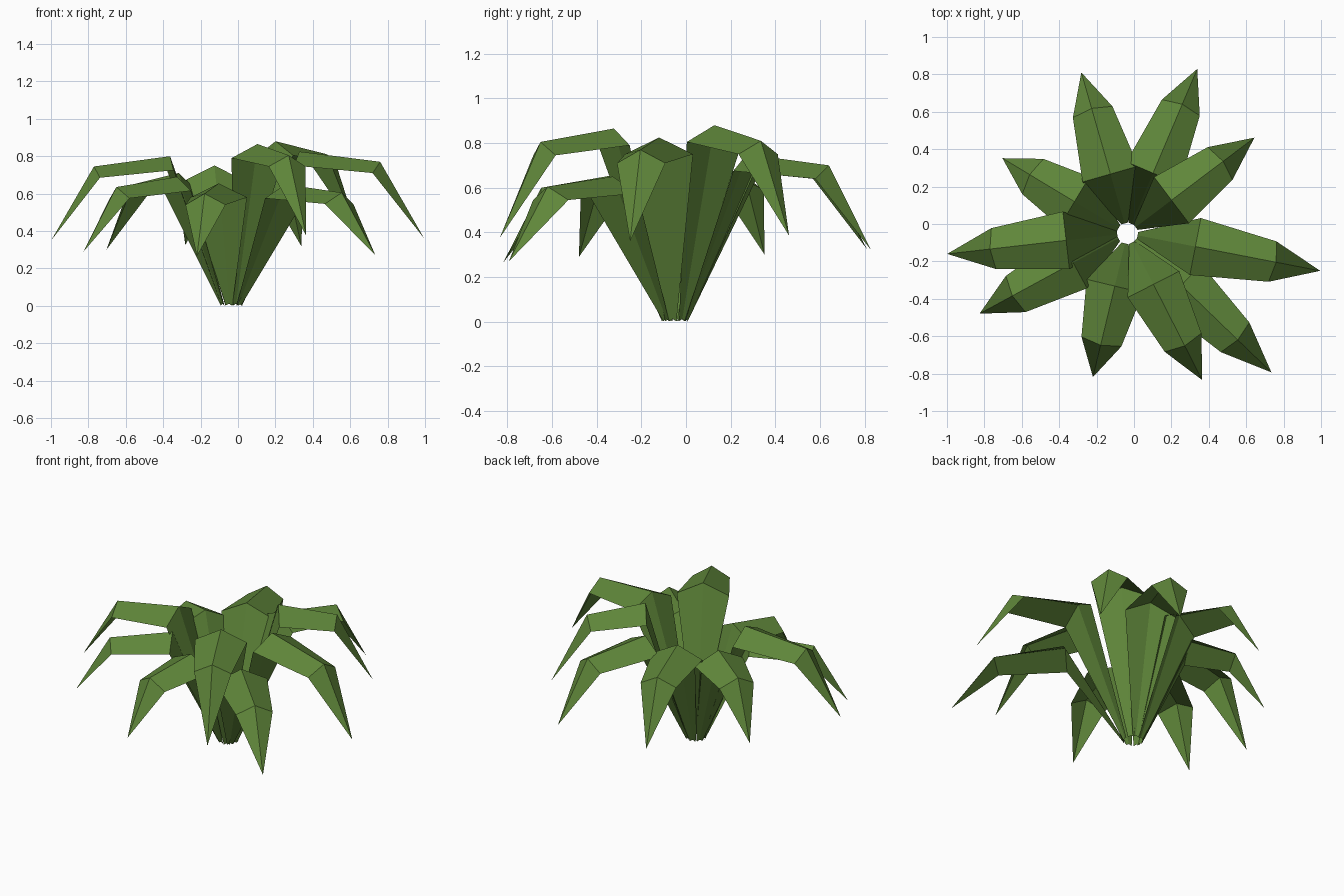
import bpy
from math import radians
from mathutils import Matrix, Vector

default = bpy.data.objects.get("Cube")
if default:
    bpy.data.objects.remove(default, do_unlink=True)

# Single leaf colour
green = bpy.data.materials.new("leaf_green")
green.use_nodes = True
colour = (0.115, 0.24, 0.042, 1)
green.diffuse_color = colour
shader = green.node_tree.nodes["Principled BSDF"]
shader.inputs["Base Color"].default_value = colour
shader.inputs["Roughness"].default_value = 0.9

CENTRE = Vector((-0.035, -0.05, 0))


def cross_row(reach, height, half_width, drop, push=0.0):
    """Left edge, raised midrib and right edge across a leaf that points along +x."""
    return [Vector((reach, half_width, height - drop)),
            Vector((reach + push, 0, height)),
            Vector((reach, -half_width, height - drop))]


def make_leaf(name, heading, shoulder, elbow, tip):
    """Folded leaf: narrow foot, wide shoulder, bent elbow and pointed tip."""
    rows = [cross_row(0.055, 0.012, 0.018, 0.01),
            cross_row(*shoulder, half_width=0.155, drop=0.075),
            cross_row(*elbow, half_width=0.11, drop=0.06, push=0.02)]
    points = [p for row in rows for p in row]
    points.append(Vector((tip[0], 0, tip[1])))
    end = len(points) - 1

    faces = []
    for row in range(len(rows) - 1):
        for side in range(2):
            a = row * 3 + side
            faces.append((a, a + 1, a + 4, a + 3))
    for side in range(2):
        a = end - 3 + side
        faces.append((a, a + 1, end))
    faces = [tuple(reversed(f)) for f in faces]  # upper side faces up

    turn = Matrix.Translation(CENTRE) @ Matrix.Rotation(radians(heading), 4, "Z")
    mesh = bpy.data.meshes.new(name)
    mesh.from_pydata([turn @ p for p in points], [], faces)
    mesh.materials.append(green)
    mesh.update()
    leaf = bpy.data.objects.new(name, mesh)
    bpy.context.collection.objects.link(leaf)


# Heading, then (reach, height) of shoulder, elbow and tip
leaves = {
    "left_leaf": (-11, (0.37, 0.825), (0.79, 0.77), (1.05, 0.36)),
    "back_left_upper_leaf": (37, (0.295, 0.88), (0.62, 0.81), (0.85, 0.385)),
    "back_left_leaf": (67, (0.35, 0.75), (0.73, 0.7), (0.955, 0.32)),
    "back_right_leaf": (106, (0.33, 0.75), (0.675, 0.7), (0.895, 0.325)),
    "right_back_leaf": (149, (0.33, 0.71), (0.59, 0.65), (0.78, 0.3)),
    "right_leaf": (186.5, (0.33, 0.8), (0.72, 0.745), (0.97, 0.35)),
    "right_front_leaf": (208.5, (0.33, 0.69), (0.68, 0.635), (0.9, 0.29)),
    "front_right_leaf": (256.5, (0.29, 0.655), (0.595, 0.6), (0.79, 0.265)),
    "front_left_upper_leaf": (297, (0.306, 0.865), (0.655, 0.805), (0.88, 0.375)),
    "front_left_leaf": (316, (0.4, 0.65), (0.8, 0.605), (1.07, 0.27)),
}
for name, shape in leaves.items():
    make_leaf(name, *shape)
